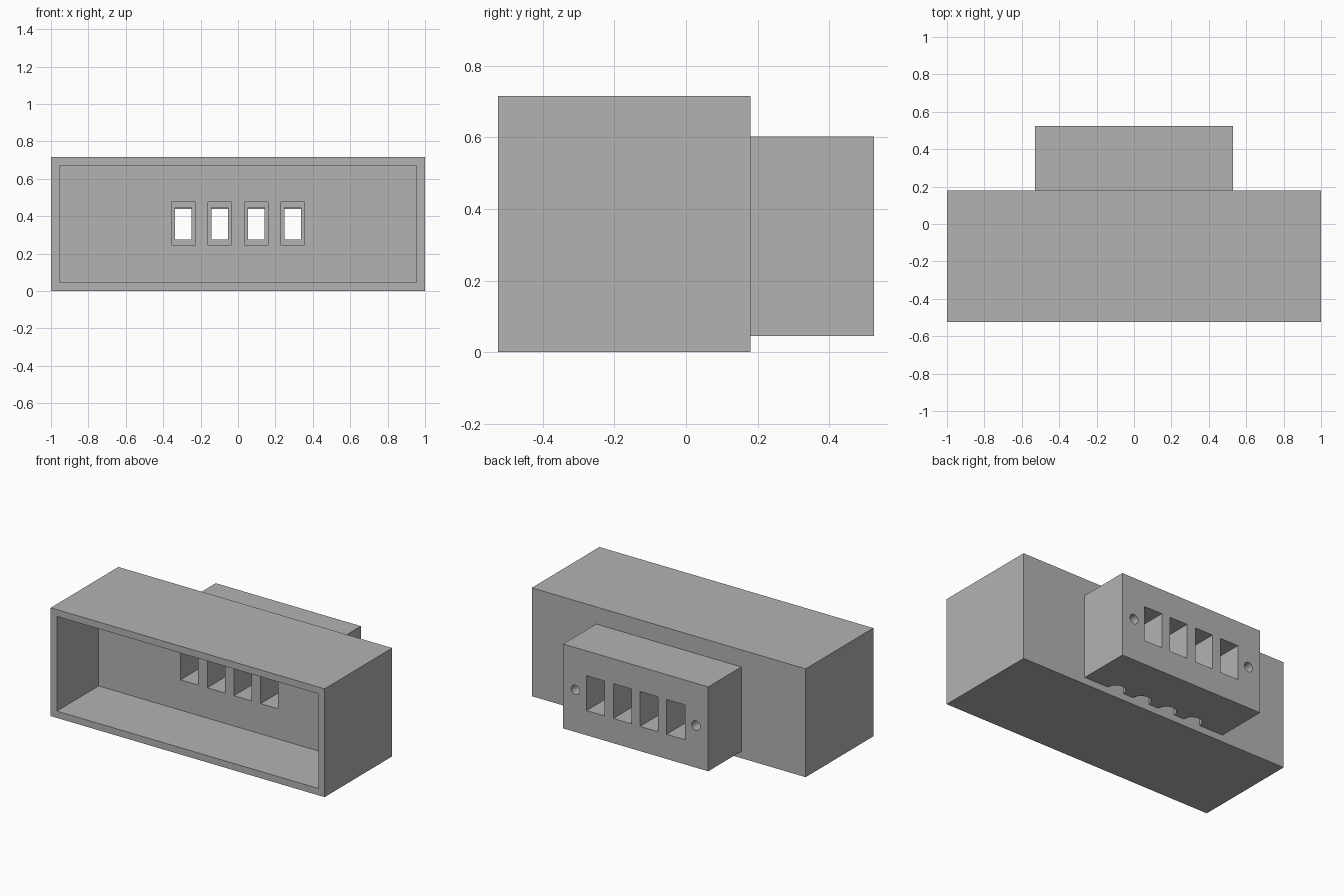
import bpy
import math

old = bpy.data.objects.get("Cube")
if old:
    bpy.data.objects.remove(old)

grey = bpy.data.materials.new("plain grey")
grey.use_nodes = True
GREY = (0.45, 0.45, 0.45, 1)
grey.diffuse_color = GREY
grey.node_tree.nodes["Principled BSDF"].inputs["Base Color"].default_value = GREY


def box(name, x, y, z):
    """Box from (min, max) pairs on each axis."""
    bpy.ops.mesh.primitive_cube_add(size=1, location=[sum(p) / 2 for p in (x, y, z)])
    ob = bpy.context.object
    ob.name = name
    ob.scale = [p[1] - p[0] for p in (x, y, z)]
    bpy.ops.object.transform_apply(location=True, rotation=True, scale=True)
    ob.data.materials.append(grey)
    return ob


def rod(radius, depth, location, rotation=(0, 0, 0)):
    bpy.ops.mesh.primitive_cylinder_add(vertices=32, radius=radius, depth=depth,
                                        location=location, rotation=rotation)
    ob = bpy.context.object
    ob.data.materials.append(grey)
    return ob


def cut(target, cutter):
    """Subtract the cutter from the target, then discard it."""
    cutter.hide_render = True
    mod = target.modifiers.new("cut", "BOOLEAN")
    mod.operation = "DIFFERENCE"
    mod.solver = "EXACT"
    mod.object = cutter
    bpy.context.view_layer.objects.active = target
    bpy.ops.object.modifier_apply(modifier=mod.name)
    bpy.data.objects.remove(cutter)


def around(centre, half):
    return (centre - half, centre + half)


SEAM = 0.18
SLOTS = [(i - 1.5) * 0.195 for i in range(4)]

# Wide housing with an open front
housing = box("housing", (-1, 1), (-0.525, SEAM), (0, 0.715))
cut(housing, box("cavity", (-0.955, 0.955), (-0.7, -0.09), (0.045, 0.67)))

# Smaller connector block on the back
connector = box("connector_block", (-0.53, 0.53), (SEAM, 0.525), (0.045, 0.602))

for x in SLOTS:
    # Front slot and its narrow throat
    cut(housing, box("slot", around(x, 0.064), (-0.2, 0.135), around(0.36, 0.115)))
    cut(housing, box("throat", around(x, 0.044), (0.1, 0.3), around(0.36, 0.085)))
    # Back pocket and the round opening below it
    cut(connector, box("pocket", around(x, 0.066), (0, 0.7), around(0.323, 0.115)))
    cut(connector, rod(0.06, 0.3, (x, SEAM, 0.1)))

# Screw holes at both ends of the connector
for side in (-1, 1):
    cut(connector, rod(0.031, 0.4, (side * 0.44, 0.525, 0.323), (math.pi / 2, 0, 0)))

# Keep round holes smooth and all box edges sharp
for ob in (housing, connector):
    bpy.ops.object.select_all(action="DESELECT")
    ob.select_set(True)
    bpy.context.view_layer.objects.active = ob
    bpy.ops.object.shade_smooth_by_angle(angle=math.radians(30))
